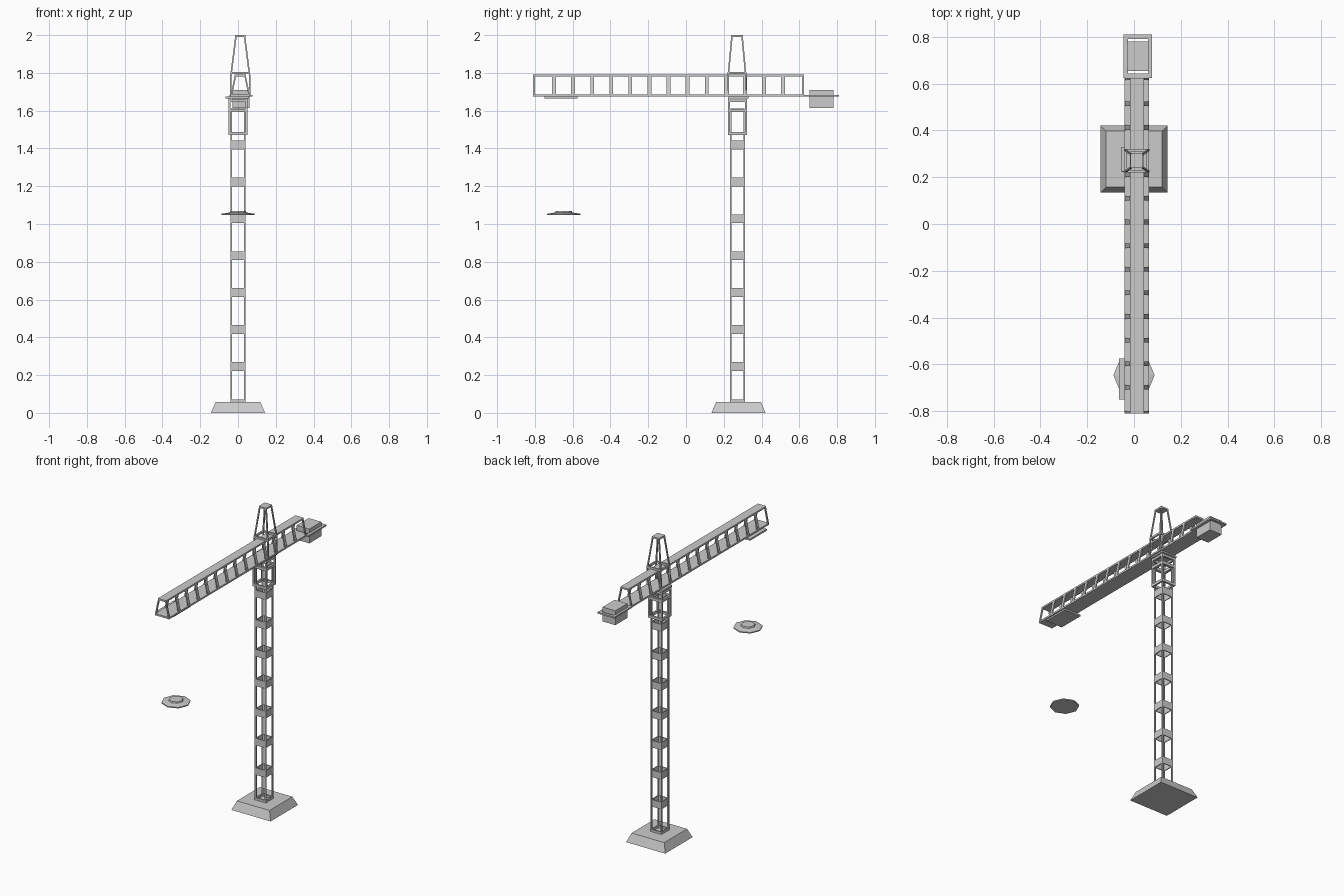
import bpy, bmesh, math
from mathutils import Vector

if "Cube" in bpy.data.objects:
    bpy.data.objects.remove(bpy.data.objects["Cube"])

MX, MY = 0.0, 0.273      # mast axis
JX = 0.012               # jib centre line


def finish(name, bm):
    bmesh.ops.recalc_face_normals(bm, faces=bm.faces)
    me = bpy.data.meshes.new(name)
    bm.to_mesh(me)
    bm.free()
    ob = bpy.data.objects.new(name, me)
    bpy.context.collection.objects.link(ob)
    return ob


def hexa(bm, lo, hi):
    """Solid between two quads."""
    a = [bm.verts.new(p) for p in lo]
    b = [bm.verts.new(p) for p in hi]
    bm.faces.new(a[::-1])
    bm.faces.new(b)
    for i in range(4):
        j = (i + 1) % 4
        bm.faces.new((a[i], a[j], b[j], b[i]))


def rect(x0, x1, y0, y1, z):
    return [(x0, y0, z), (x1, y0, z), (x1, y1, z), (x0, y1, z)]


def box(bm, x0, x1, y0, y1, z0, z1):
    hexa(bm, rect(x0, x1, y0, y1, z0), rect(x0, x1, y0, y1, z1))


def strut(bm, p, q, wx, wy):
    """Leaning post with horizontal ends, wx by wy in section."""
    r = lambda c: rect(c[0] - wx / 2, c[0] + wx / 2, c[1] - wy / 2, c[1] + wy / 2, c[2])
    hexa(bm, r(p), r(q))


def ring(bm, cx, cy, hx, hy, t, z0, z1):
    """Open rectangular frame made of four bars."""
    for s in (-1, 1):
        xa, xb = sorted((cx + s * hx, cx + s * (hx - t)))
        box(bm, xa, xb, cy - hy, cy + hy, z0, z1)
        ya, yb = sorted((cy + s * hy, cy + s * (hy - t)))
        box(bm, cx - hx + t, cx + hx - t, ya, yb, z0, z1)


def posts(bm, cx, cy, h0, h1, w, z0, z1):
    """Four corner posts, half spacing h0 at bottom and h1 at top."""
    for sx in (-1, 1):
        for sy in (-1, 1):
            strut(bm, (cx + sx * h0[0], cy + sy * h0[1], z0),
                  (cx + sx * h1[0], cy + sy * h1[1], z1), w, w)


# foundation block
bm = bmesh.new()
by = 0.278
hexa(bm, rect(-0.143, 0.143, by - 0.143, by + 0.143, 0),
     rect(-0.119, 0.119, by - 0.119, by + 0.119, 0.057))
finish("foundation", bm)

# mast posts with foot and head frames
bm = bmesh.new()
posts(bm, MX, MY, (0.036, 0.036), (0.036, 0.036), 0.009, 0.055, 1.61)
ring(bm, MX, MY, 0.04, 0.04, 0.009, 0.055, 0.072)
finish("mast_posts", bm)

# mast bracing bands
bm = bmesh.new()
for i in range(7):
    z = 0.222 + 0.1955 * i
    ring(bm, MX, MY, 0.038, 0.038, 0.005, z, z + 0.047)
ring(bm, MX, MY, 0.038, 0.038, 0.005, 1.592, 1.612)
finish("mast_bands", bm)

# climbing collar
bm = bmesh.new()
posts(bm, MX, MY, (0.0455, 0.0455), (0.0455, 0.0455), 0.011, 1.47, 1.668)
for z0, z1 in ((1.47, 1.487), (1.592, 1.61), (1.645, 1.66)):
    ring(bm, MX, MY, 0.051, 0.051, 0.012, z0, z1)
finish("climbing_collar", bm)

# slewing plate
bm = bmesh.new()
box(bm, -0.056, 0.056, 0.225, 0.33, 1.664, 1.676)
finish("slewing_plate", bm)

# jib chords
Y0, Y1, N = -0.81, 0.625, 14
bm = bmesh.new()
box(bm, JX - 0.052, JX + 0.052, Y0, Y1, 1.674, 1.685)
finish("jib_lower_deck", bm)
bm = bmesh.new()
box(bm, JX - 0.03, JX + 0.03, Y0, Y1, 1.78, 1.791)
finish("jib_upper_chord", bm)

# jib leaning uprights
bm = bmesh.new()
w = 0.02
for i in range(N + 1):
    y = Y0 + w / 2 + (Y1 - Y0 - w) * i / N
    ww = w / 2 if i in (0, N) else w
    if i == 0:
        y -= w / 4
    if i == N:
        y += w / 4
    for s in (-1, 1):
        strut(bm, (JX + s * 0.047, y, 1.683), (JX + s * 0.026, y, 1.782), 0.008, ww)
finish("jib_uprights", bm)

# tower head with pyramid legs, ring and cap
bm = bmesh.new()
posts(bm, JX, 0.27, (0.049, 0.046), (0.023, 0.027), 0.008, 1.79, 1.993)
posts(bm, JX, 0.27, (0.05, 0.046), (0.049, 0.046), 0.008, 1.68, 1.79)
ring(bm, JX, 0.27, 0.052, 0.05, 0.01, 1.793, 1.806)
box(bm, JX - 0.027, JX + 0.027, 0.239, 0.301, 1.99, 2.0)
finish("tower_head", bm)

# counter jib frame and counterweight
bm = bmesh.new()
ring(bm, 0.017, 0.7175, 0.061, 0.0925, 0.018, 1.674, 1.684)
finish("counter_jib_frame", bm)
bm = bmesh.new()
box(bm, -0.03, 0.062, 0.655, 0.78, 1.615, 1.71)
finish("counterweight", bm)

# trolley under the jib
bm = bmesh.new()
box(bm, -0.065, 0.055, -0.75, -0.575, 1.664, 1.675)
finish("trolley", bm)

# hanging load disc, eight sided and stepped
bm = bmesh.new()
prof = [(0.088, 1.047), (0.088, 1.054), (0.045, 1.061), (0.042, 1.069)]
loops = [[bm.verts.new((r * math.cos(a * math.pi / 4), -0.647 + r * math.sin(a * math.pi / 4), z))
          for a in range(8)] for r, z in prof]
for a, b in zip(loops, loops[1:]):
    for i in range(8):
        j = (i + 1) % 8
        bm.faces.new((a[i], a[j], b[j], b[i]))
bm.faces.new(loops[0][::-1])
bm.faces.new(loops[-1])
finish("hanging_disc", bm)
